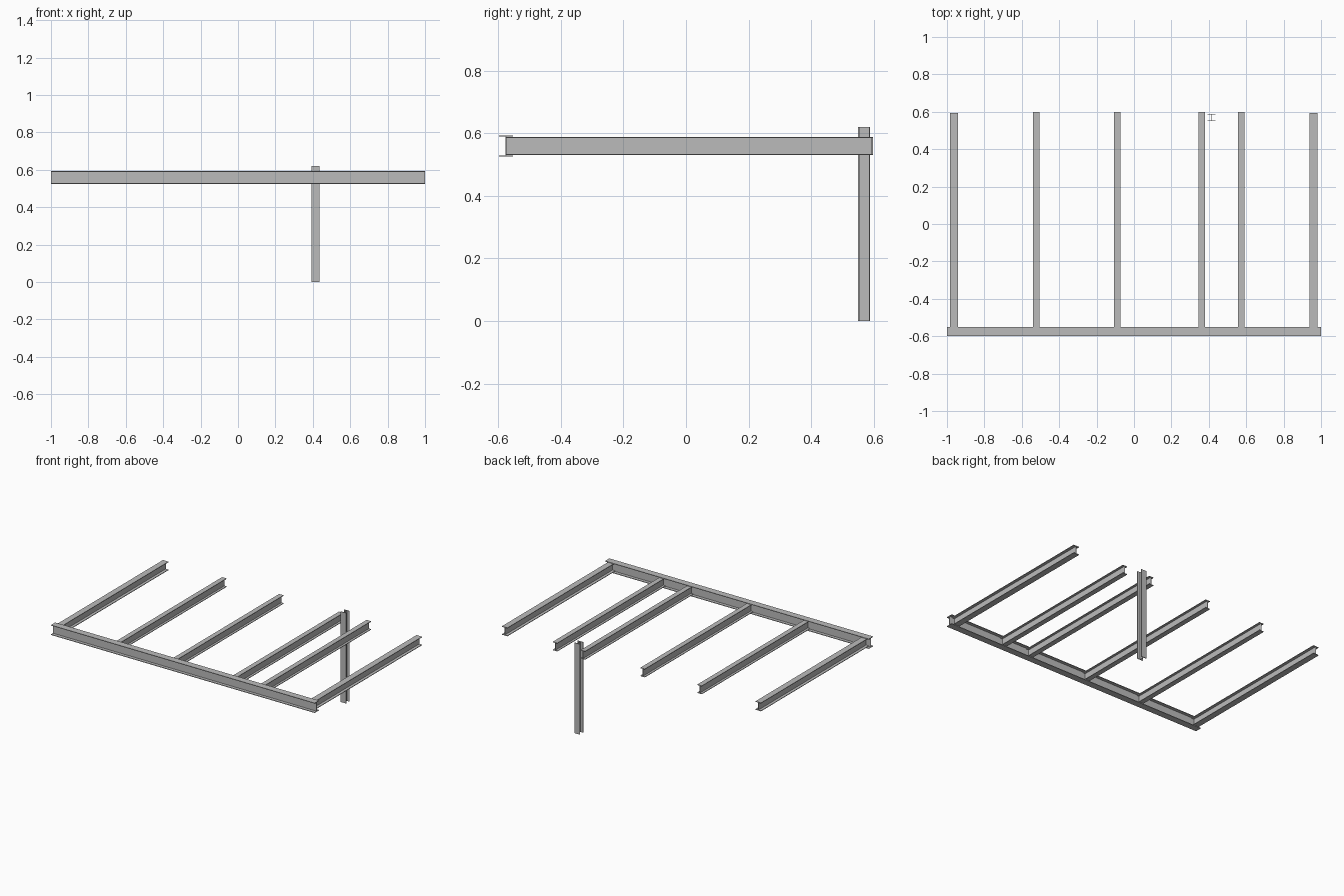
import bpy
import bmesh
from mathutils import Matrix, Vector

cube = bpy.data.objects.get("Cube")
if cube:
    bpy.data.objects.remove(cube, do_unlink=True)

steel = bpy.data.materials.new("grey steel")
steel.use_nodes = True
GREY = (0.5, 0.5, 0.5, 1)
steel.diffuse_color = GREY
steel.node_tree.nodes["Principled BSDF"].inputs["Base Color"].default_value = GREY


def i_beam(name, start, length, width, depth, along, up, flange=0.004, web=0.003):
    """I section extruded from start; 'up' runs from flange to flange."""
    w, d, t = width / 2, depth / 2, web / 2
    f = d - flange
    half = [(w, -d), (w, -f), (t, -f), (t, f), (w, f), (w, d)]
    profile = half + [(-x, y) for x, y in reversed(half)]
    along, up = Vector(along), Vector(up)
    side = up.cross(along)
    frame = Matrix((side, up, along)).transposed()

    bm = bmesh.new()
    face = bm.faces.new([bm.verts.new((x, y, 0)) for x, y in profile])
    moved = bmesh.ops.extrude_face_region(bm, geom=[face])["geom"]
    bmesh.ops.translate(bm, vec=(0, 0, length),
                        verts=[v for v in moved if isinstance(v, bmesh.types.BMVert)])
    bmesh.ops.transform(bm, matrix=frame.to_4x4(), verts=bm.verts)
    bmesh.ops.recalc_face_normals(bm, faces=bm.faces)
    mesh = bpy.data.meshes.new(name)
    bm.to_mesh(mesh)
    bm.free()
    mesh.materials.append(steel)
    obj = bpy.data.objects.new(name, mesh)
    obj.location = start
    bpy.context.collection.objects.link(obj)


X, Y, Z = (1, 0, 0), (0, 1, 0), (0, 0, 1)
WEB_Y = -0.575
MID_Z = 0.559

# Long front girder
i_beam("front_girder", (-1, WEB_Y, MID_Z), 2, 0.046, 0.068, X, Z)

# Outer joists are wider and slightly shorter
for name, x in (("right_edge_joist", -0.963), ("left_edge_joist", 0.96)):
    i_beam(name, (x, WEB_Y, MID_Z), 0.593 - WEB_Y, 0.042, 0.058, Y, Z)

# Inner joists
for i, x in enumerate((-0.522, -0.09, 0.363, 0.574)):
    i_beam(f"inner_joist_{i + 1}", (x, WEB_Y, MID_Z), 0.598 - WEB_Y, 0.034, 0.058, Y, Z)

# Upright column with flanges facing front and back
i_beam("column", (0.414, 0.569, 0), 0.62, 0.042, 0.039, Z, Y)
